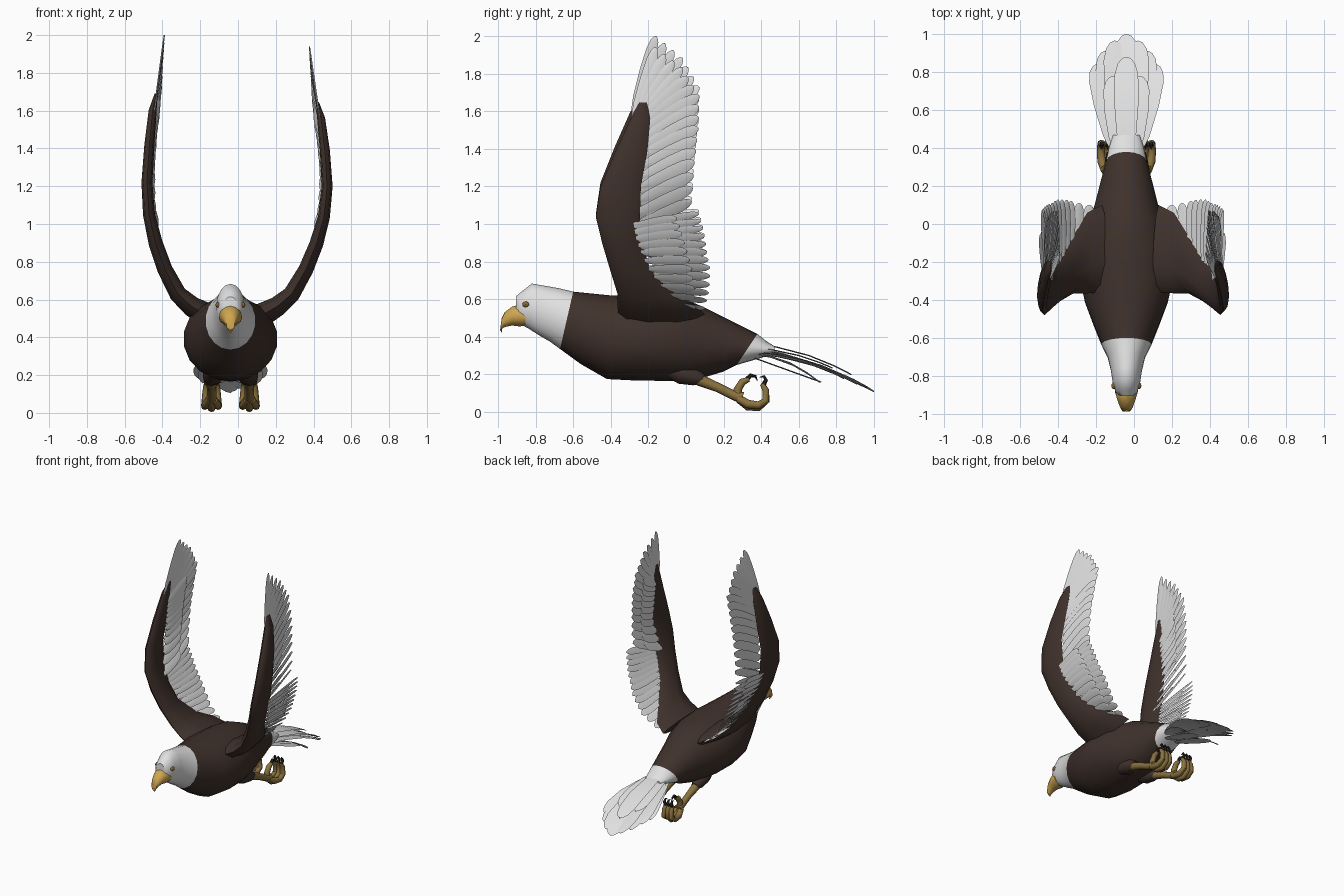
import bpy, bmesh, math
from mathutils import Vector, Matrix

if "Cube" in bpy.data.objects:
    bpy.data.objects.remove(bpy.data.objects["Cube"])

CX = -0.04  # body centre line


def material(name, rgb):
    m = bpy.data.materials.new(name)
    m.diffuse_color = (*rgb, 1)
    m.use_nodes = True
    m.node_tree.nodes["Principled BSDF"].inputs["Base Color"].default_value = m.diffuse_color
    return m


BROWN = material("dark brown plumage", (0.05, 0.031, 0.025))
WHITE = material("white plumage", (0.75, 0.75, 0.75))
GOLD = material("beak yellow", (0.62, 0.38, 0.08))
TAN = material("leg ochre", (0.26, 0.17, 0.05))
BLACK = material("claw black", (0.02, 0.015, 0.012))
AMBER = material("eye amber", (0.25, 0.14, 0.04))


def lerp_list(pts, t):
    """Point at fraction t of a list of evenly spaced tuples."""
    f = min(max(t, 0), 1) * (len(pts) - 1)
    i = min(int(f), len(pts) - 2)
    return tuple(a + (b - a) * (f - i) for a, b in zip(pts[i], pts[i + 1]))


def loft(bm, rings, mat_rule=None):
    """Skin a list of equal closed rings, with end caps."""
    vs = [[bm.verts.new(p) for p in r] for r in rings]
    n = len(vs[0])
    for k in range(len(vs) - 1):
        for j in range(n):
            f = bm.faces.new((vs[k][j], vs[k][(j + 1) % n], vs[k + 1][(j + 1) % n], vs[k + 1][j]))
            f.material_index = mat_rule(k) if mat_rule else 0
    for k, r in ((0, vs[0][::-1]), (len(vs) - 2, vs[-1])):
        bm.faces.new(r).material_index = mat_rule(k) if mat_rule else 0


def finish(bm, name, mats, angle=50):
    bmesh.ops.recalc_face_normals(bm, faces=bm.faces[:])
    me = bpy.data.meshes.new(name)
    bm.to_mesh(me)
    bm.free()
    for m in mats:
        me.materials.append(m)
    ob = bpy.data.objects.new(name, me)
    bpy.context.collection.objects.link(ob)
    bpy.ops.object.select_all(action='DESELECT')
    ob.select_set(True)
    bpy.context.view_layer.objects.active = ob
    bpy.ops.object.shade_smooth_by_angle(angle=math.radians(angle))
    return ob


def y_ring(y, top, bot, hw, lean=0, n=18):
    """Oval section across y; lean pushes its top backwards."""
    out = []
    for i in range(n):
        a = 2 * math.pi * i / n
        c = math.cos(a)
        out.append((CX + hw * math.sin(a), y + lean * c, (top + bot) / 2 + (top - bot) / 2 * c))
    return out


def tube(bm, pts, radii, n=8):
    """Tapered tube along a path."""
    pts = [Vector(p) for p in pts]
    rings = []
    for i, p in enumerate(pts):
        d = (pts[min(i + 1, len(pts) - 1)] - pts[max(i - 1, 0)]).normalized()
        u = d.cross(Vector((1, 0.05, 0))).normalized()
        v = d.cross(u)
        rings.append([p + radii[i] * (u * math.cos(2 * math.pi * k / n) + v * math.sin(2 * math.pi * k / n))
                      for k in range(n)])
    loft(bm, rings)


def feather(bm, base, tip, span, width, tilt=0.0, sag=0.0):
    """Slim blade with a rounded tip; span is the rough width direction."""
    base, tip = Vector(base), Vector(tip)
    d = tip - base
    w = (span - d * (span.dot(d) / d.length_squared)).normalized()
    w = Matrix.Rotation(tilt, 3, d.normalized()) @ w
    n = d.cross(w).normalized()
    rings = []
    for s, k in ((0, .4), (.2, .8), (.55, 1), (.82, .95), (.93, .7), (.985, .35), (1, .08)):
        p = base + d * s + Vector((0, 0, sag * 4 * s * (1 - s)))
        rings.append([p - w * width * k / 2, p + n * .005, p + w * width * k / 2, p - n * .002])
    loft(bm, rings)


# Body from head to rump: y, top, bottom, half width, lean
sections = [(-.905, .615, .52, .035, 0), (-.885, .64, .475, .058, .01), (-.83, .683, .445, .074, .01),
            (-.77, .672, .41, .083, .015), (-.70, .658, .375, .1, .025), (-.635, .64, .335, .132, .035),
            (-.53, .63, .255, .175, .03), (-.41, .62, .175, .222, .01), (-.28, .615, .168, .25, 0),
            (-.1, .605, .165, .238, 0), (.02, .59, .165, .2, 0), (.1, .555, .185, .17, 0),
            (.22, .485, .215, .138, .02), (.325, .415, .25, .108, .055), (.41, .375, .285, .09, .02),
            (.47, .35, .31, .07, 0)]
bm = bmesh.new()
loft(bm, [y_ring(*s) for s in sections], lambda k: 1 if k < 5 or k > 12 else 0)
finish(bm, "body", [BROWN, WHITE])

# Hooked beak and gape
bm = bmesh.new()
loft(bm, [y_ring(*s, n=12) for s in ((-.855, .55, .46, .062, 0), (-.885, .572, .455, .06, 0),
                                     (-.925, .56, .46, .048, 0), (-.965, .53, .452, .034, 0),
                                     (-.985, .497, .435, .022, .004), (-.98, .445, .422, .006, 0))])
finish(bm, "beak", [GOLD])

# Eyes
for s, side in ((-1, "left"), (1, "right")):
    for nm, mat, off, r in (("eye", AMBER, .066, .017), ("pupil", BLACK, .072, .009)):
        bm = bmesh.new()
        bmesh.ops.create_uvsphere(bm, u_segments=12, v_segments=8, radius=r,
                                  matrix=Matrix.Translation((CX + s * off, -.852, .572)) @ Matrix.Diagonal((.75, 1.1, .9, 1)))
        finish(bm, f"{side}_{nm}", [mat])

# Wing arm: x, z, leading y, trailing y, thickness
arm = [(.13, .52, -.36, .1, .12), (.21, .565, -.365, .06, .1), (.285, .63, -.365, -.06, .085),
       (.36, .76, -.405, -.19, .075), (.415, .9, -.445, -.235, .07), (.455, 1.05, -.48, -.245, .06),
       (.472, 1.22, -.455, -.24, .055), (.46, 1.42, -.375, -.205, .05), (.44, 1.6, -.295, -.19, .04),
       (.42, 1.69, -.25, -.205, .015)]


def arm_x(z):
    for a, b in zip(arm, arm[1:]):
        if z <= b[1]:
            t = max((z - a[1]) / (b[1] - a[1]), 0)
            return a[0] + (b[0] - a[0]) * t
    return max(.42 - (z - 1.69) * .06, .39)


def place(s, p):
    """Left wing stands a little wider and taller than the right."""
    x, y, z = p
    if s > 0:
        return Vector((x, y, z - max(z - .8, 0) * .05))
    return Vector((-x - .04 * max(0, 1 - max(z - .5, 0) / .8) - .015 * min(max(z - .8, 0), 1), y, z))


# Feather rows: (base y, base z) and (tip y, tip z), evenly spaced stations
hand_base = [(-.28, 1.6), (-.25, 1.6), (-.24, 1.52), (-.24, 1.39), (-.24, 1.22), (-.3, .98)]
hand_tip = [(-.16, 2.0), (-.02, 1.885), (.07, 1.73), (.065, 1.55), (.045, 1.36), (.03, 1.14)]
inner_base = [(-.33, .98), (-.29, .92), (-.24, .85), (-.2, .76), (-.14, .67), (-.06, .57)]
inner_tip = [(.07, 1.07), (.095, .97), (.11, .86), (.13, .76), (.125, .65), (.1, .55)]

for s, side in ((-1, "left"), (1, "right")):
    # brown arm as lens-shaped sections
    bm = bmesh.new()
    rings = []
    for i, (x, z, y0, y1, th) in enumerate(arm):
        a, b = arm[max(i - 1, 0)], arm[min(i + 1, len(arm) - 1)]
        nrm = Vector((b[1] - a[1], 0, a[0] - b[0])).normalized()
        ring = []
        for k in range(10):
            t = 2 * math.pi * k / 10
            c = (y0 + y1) / 2 - (y1 - y0) / 2 * math.cos(t)
            p = Vector((x, c, z)) + nrm * (th / 2 * math.sin(t) * (1 + .35 * math.cos(t)))
            ring.append(place(s, p))
        rings.append(ring)
    loft(bm, rings)
    finish(bm, f"{side}_wing_arm", [BROWN])

    # flight feathers and shorter coverts
    for name, bases, tips, count, width, off_b, off_t, reach in (
            ("hand_feathers", hand_base, hand_tip, 16, .074, -.008, -.025, 1),
            ("hand_coverts", hand_base[2:], hand_tip[2:], 11, .08, -.018, -.034, .62),
            ("inner_feathers", inner_base, inner_tip, 13, .062, 0, .012, 1),
            ("inner_coverts", inner_base, inner_tip, 11, .066, .01, .03, .7)):
        bm = bmesh.new()
        for i in range(count):
            t = i / (count - 1)
            by, bz = lerp_list(bases, t)
            ty, tz = lerp_list(tips, t)
            base = Vector((arm_x(bz) + off_b, by, bz))
            tip = Vector((arm_x(tz) + off_t, ty, tz))
            tip = base + (tip - base) * reach
            span = Vector((arm_x(bz + .06) - arm_x(bz - .06), 0, .12))
            span.x *= s
            feather(bm, place(s, base), place(s, tip), span, width * (.85 if t < .25 and reach == 1 else 1), tilt=.22 * s)
        finish(bm, f"{side}_{name}", [WHITE])

# Tail fan, mirrored about the body line: base x, tip x, tip y, tip z, width
bm = bmesh.new()
across = Vector((1, 0, 0))
for bx, tx, ty, tz, w in ((0, 0, 1.0, .11, .15), (.02, .062, .965, .13, .14), (.04, .115, .91, .15, .13),
                          (.055, .16, .84, .18, .12), (.06, .145, .71, .16, .09)):
    for s in ((1, -1) if tx else (1,)):
        feather(bm, (CX + s * bx, .38, .335 - bx * .5), (CX + s * tx, ty, tz), across, w, tilt=-.12 * s, sag=.03)
# upper and under tail coverts
feather(bm, (CX, .38, .36), (CX, .88, .20), across, .13, sag=.03)
for s in (-1, 1):
    feather(bm, (CX + s * .04, .38, .34), (CX + s * .07, .78, .235), across, .12, sag=.02)
    feather(bm, (CX + s * .04, .36, .29), (CX + s * .06, .72, .16), across, .1)
finish(bm, "tail_feathers", [WHITE])

# Thighs, legs and clenched feet
for s, side in ((-1, "left"), (1, "right")):
    fx = CX + s * .1
    bm = bmesh.new()
    tube(bm, [(fx - s * .02, -.1, .24), (fx - s * .01, -.02, .205), (fx, .05, .185), (fx, .09, .172)],
         [.05, .058, .045, .028], 10)
    finish(bm, f"{side}_thigh", [BROWN])
    bm = bmesh.new()
    tube(bm, [(fx, .06, .175), (fx, .17, .13), (fx, .25, .09), (fx, .3, .075)], [.032, .025, .025, .032])
    claws = bmesh.new()
    for k in (-1, 0, 1):  # front toes
        x = fx + k * .03
        z = abs(k) * .012
        tube(bm, [(fx + k * .012, .28, .07), (x, .33, .03 + z), (x + k * .005, .385, .024 + z),
                  (x + k * .003, .425, .06), (x, .425, .115), (x, .405, .15)],
             [.022, .023, .021, .02, .018, .013])
        tube(claws, [(x, .41, .14), (x, .425, .17), (x, .415, .19), (x, .39, .185)], [.013, .011, .007, .001], 6)
    # back toe
    tube(bm, [(fx, .28, .07), (fx, .275, .12), (fx, .3, .16), (fx, .335, .175)], [.023, .022, .02, .013])
    tube(claws, [(fx, .325, .175), (fx, .345, .195), (fx, .37, .19), (fx, .38, .165)], [.013, .011, .007, .001], 6)
    finish(bm, f"{side}_foot", [TAN])
    finish(claws, f"{side}_claws", [BLACK])
